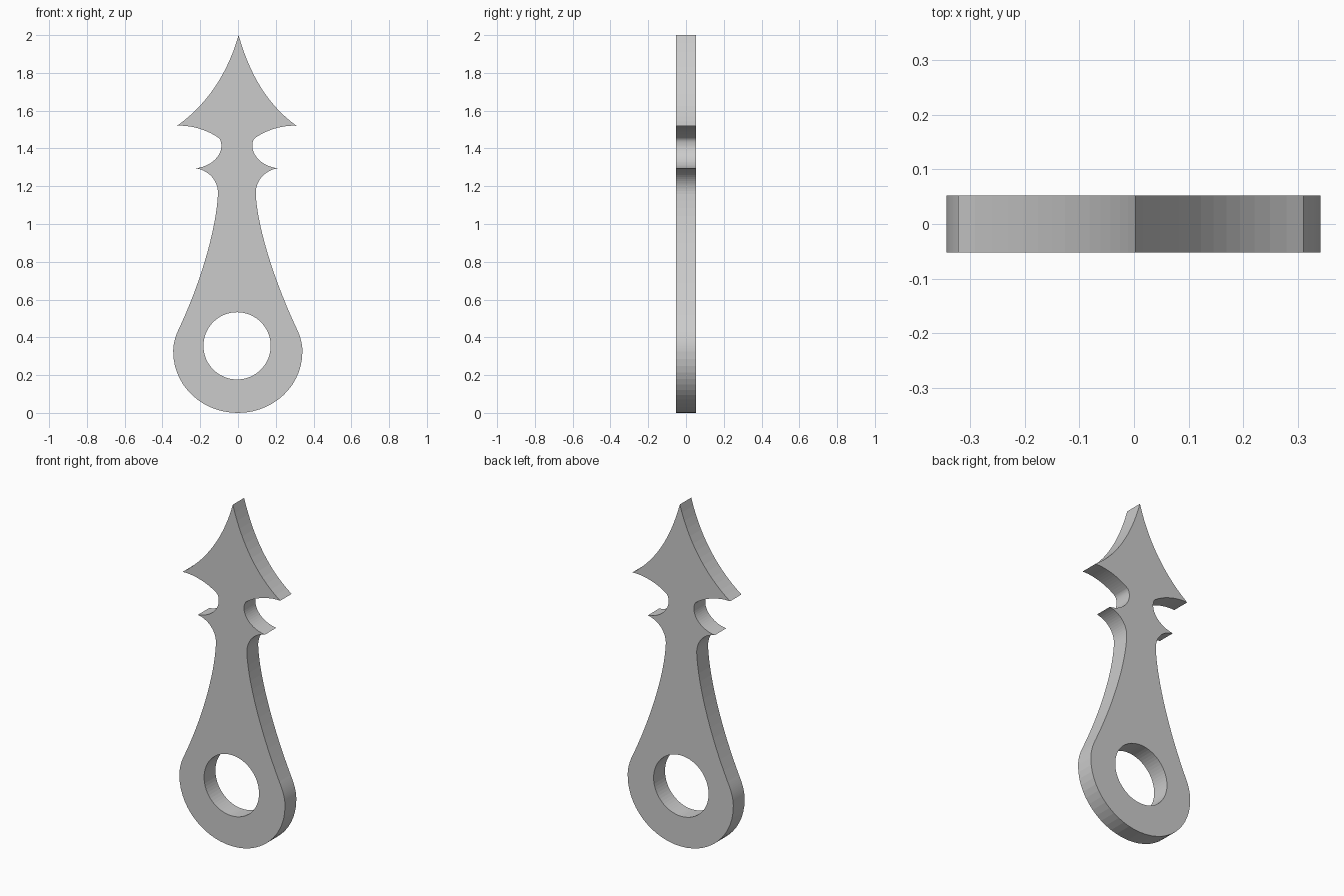
import bpy
import bmesh
import math

if "Cube" in bpy.data.objects:
    bpy.data.objects.remove(bpy.data.objects["Cube"])

HALF_THICKNESS = 0.0525

# Half outline from tip to base: handle in, point, handle out (half width, height)
half = [
    ((0, 2), (0, 2), (0.06, 1.787)),                             # tip
    ((0.166, 1.627), (0.316, 1.52), (0.24, 1.525)),              # barb
    ((0.15, 1.495), (0.096, 1.455), (0.085, 1.445)),             # notch top
    ((0.082, 1.43), (0.082, 1.41), (0.084, 1.36)),               # notch waist
    ((0.135, 1.305), (0.217, 1.295), (0.15, 1.285)),             # small spike
    ((0.098, 1.23), (0.1, 1.16), (0.107, 1.0)),                  # neck
    ((0.18, 0.73), (0.305, 0.46), (0.33, 0.41)),                 # shoulder
    ((0.342, 0.37), (0.342, 0.325), (0.342, 0.142)),             # ring side
    ((0.188, 0), (0, 0), (-0.188, 0)),                           # base
]


def centre(z):
    """Slight sideways lean of the centre line."""
    if z > 1.9:
        return 0.003
    return -0.006 if z > 0.5 else -0.001


def add_spline(curve, knots, resolution):
    spline = curve.splines.new("BEZIER")
    spline.bezier_points.add(len(knots) - 1)
    spline.use_cyclic_u = True
    spline.resolution_u = resolution
    for bp, (before, point, after) in zip(spline.bezier_points, knots):
        bp.handle_left_type = bp.handle_right_type = "FREE"
        bp.co = (*point, 0)
        bp.handle_left = (*before, 0)
        bp.handle_right = (*after, 0)


# Mirror the half outline into a closed loop
def flip(p):
    return (-p[0], p[1])


tip, base = half[0], half[-1]
loop = [(flip(tip[2]), tip[1], tip[2])] + half[1:]
loop += [(flip(c), flip(b), flip(a)) for a, b, c in reversed(half[1:-1])]
loop = [tuple((p[0] + centre(k[1][1]), p[1]) for p in k) for k in loop]

# Round hole
r, k = 0.178, 0.178 * 0.5523
hole = []
for i in range(4):
    a = i * math.pi / 2
    c, s = math.cos(a), math.sin(a)
    hole.append([(-0.005 + r * c - t * s, 0.355 + r * s + t * c) for t in (-k, 0, k)])

curve = bpy.data.curves.new("blade_outline", "CURVE")
curve.dimensions = "2D"
curve.fill_mode = "BOTH"
curve.extrude = HALF_THICKNESS
add_spline(curve, loop, 14)
add_spline(curve, hole, 16)

# Turn the extruded outline into a welded, upright mesh
source = bpy.data.objects.new("blade_outline", curve)
bpy.context.collection.objects.link(source)
bpy.context.view_layer.update()
depsgraph = bpy.context.evaluated_depsgraph_get()
mesh = bpy.data.meshes.new_from_object(source.evaluated_get(depsgraph))
bpy.data.objects.remove(source)

bm = bmesh.new()
bm.from_mesh(mesh)
bmesh.ops.remove_doubles(bm, verts=bm.verts, dist=0.0001)
for v in bm.verts:
    v.co = (v.co.x, -v.co.z, v.co.y)
bmesh.ops.recalc_face_normals(bm, faces=bm.faces)
for f in bm.faces:
    f.smooth = False
bm.to_mesh(mesh)
bm.free()

# Plain grey finish
grey = bpy.data.materials.new("grey")
grey.use_nodes = True
color = (0.6, 0.6, 0.6, 1)
grey.diffuse_color = color
grey.node_tree.nodes["Principled BSDF"].inputs["Base Color"].default_value = color
mesh.materials.clear()
mesh.materials.append(grey)

blade = bpy.data.objects.new("ringed_spearhead", mesh)
bpy.context.collection.objects.link(blade)
